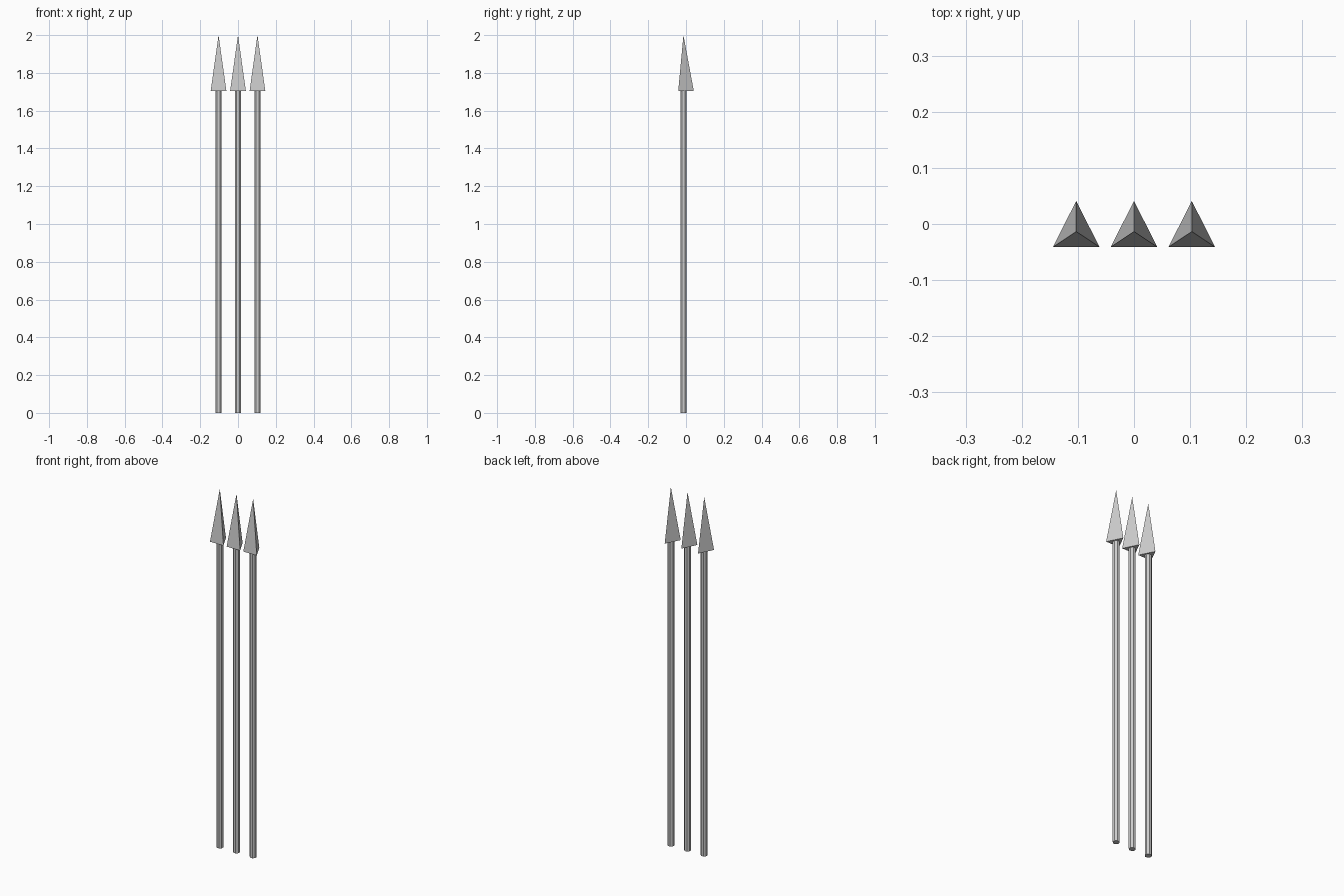
import bpy, bmesh
from math import pi, cos, sin

if "Cube" in bpy.data.objects:
    bpy.data.objects.remove(bpy.data.objects["Cube"])

SPACING = 0.103      # distance between arrows
AXIS_Y = -0.0135     # shaft and tip axis
NECK_Z, TIP_Z = 1.705, 2.0
SHAFT_R, SIDES = 0.018, 8


def make_object(name, bm, x):
    bmesh.ops.recalc_face_normals(bm, faces=bm.faces)
    mesh = bpy.data.meshes.new(name)
    bm.to_mesh(mesh)
    bm.free()
    obj = bpy.data.objects.new(name, mesh)
    obj.location.x = x
    bpy.context.collection.objects.link(obj)


def add_shaft(name, x):
    # Octagonal rod with a flat side facing front
    bm = bmesh.new()
    angles = [2 * pi * (i + 0.5) / SIDES for i in range(SIDES)]
    rings = [[bm.verts.new((SHAFT_R * cos(a), AXIS_Y + SHAFT_R * sin(a), z))
              for a in angles] for z in (0, NECK_Z)]
    for i in range(SIDES):
        j = (i + 1) % SIDES
        bm.faces.new((rings[0][i], rings[0][j], rings[1][j], rings[1][i]))
    for ring in rings:
        bm.faces.new(ring)
    make_object(name, bm, x)


def add_head(name, x):
    # Three-sided pyramid, one face to the front
    bm = bmesh.new()
    base = [bm.verts.new((px, py, NECK_Z))
            for px, py in ((-0.0415, -0.041), (0.0415, -0.041), (0, 0.041))]
    tip = bm.verts.new((0, AXIS_Y, TIP_Z))
    bm.faces.new(base)
    for i in range(3):
        bm.faces.new((base[i], base[(i + 1) % 3], tip))
    make_object(name, bm, x)


# Row of three arrows
for side, k in (("left", -1), ("middle", 0), ("right", 1)):
    add_shaft(side + "_shaft", k * SPACING)
    add_head(side + "_arrowhead", k * SPACING)
